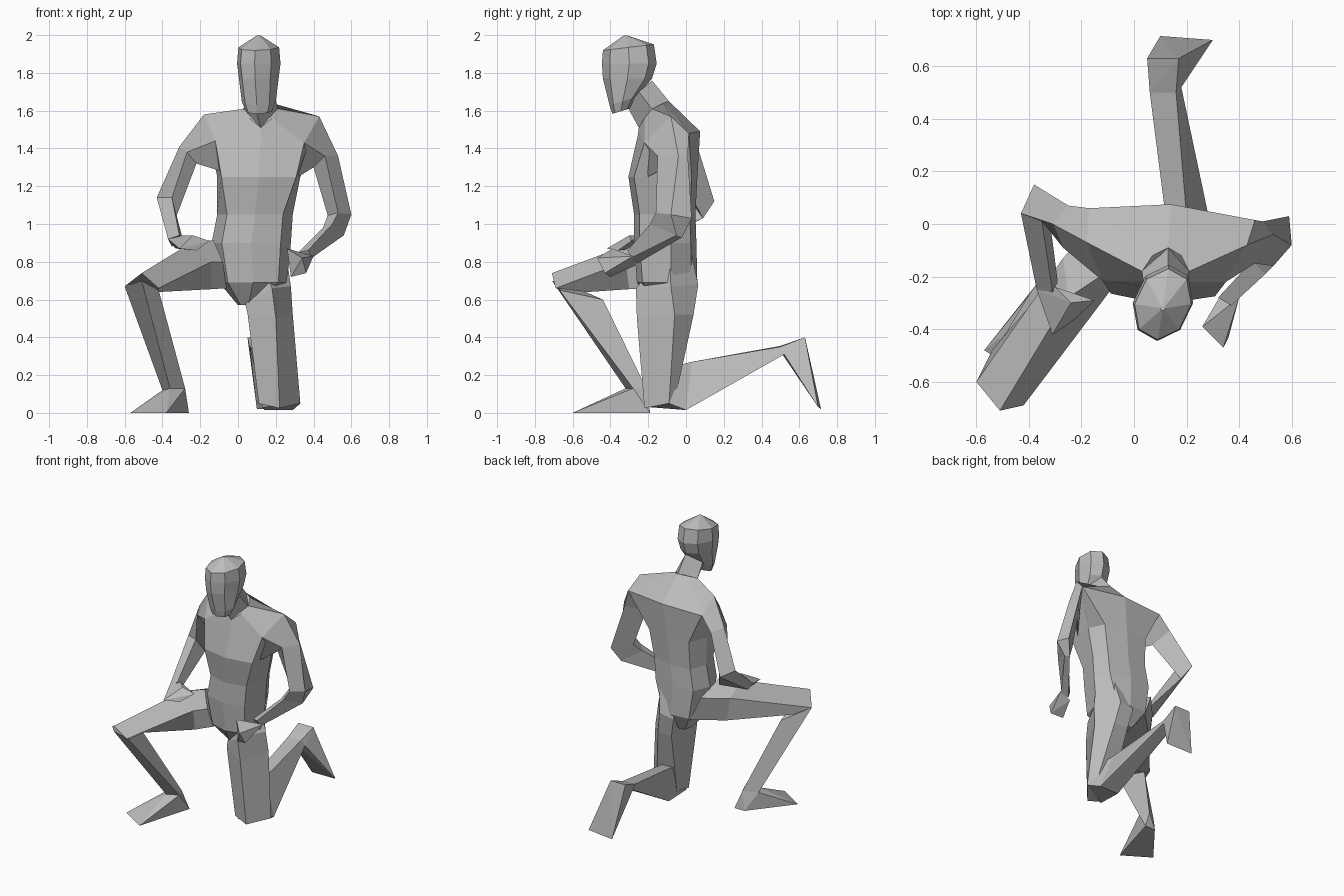
import bpy, bmesh, math

grey = bpy.data.materials.new("grey")
grey.diffuse_color = (0.5, 0.5, 0.5, 1)


def finish(name, bm):
    bmesh.ops.remove_doubles(bm, verts=bm.verts, dist=0.001)
    bmesh.ops.recalc_face_normals(bm, faces=bm.faces)
    mesh = bpy.data.meshes.new(name)
    bm.to_mesh(mesh)
    bm.free()
    mesh.materials.append(grey)
    ob = bpy.data.objects.new(name, mesh)
    bpy.context.collection.objects.link(ob)


def loft(name, rings):
    """Skin a row of equal-length cross-sections and cap both ends."""
    bm = bmesh.new()
    loops = [[bm.verts.new(p) for p in r] for r in rings]
    n = len(loops[0])
    for a, b in zip(loops, loops[1:]):
        for i in range(n):
            j = (i + 1) % n
            bm.faces.new((a[i], a[j], b[j], b[i]))
    bm.faces.new(loops[0])
    bm.faces.new(loops[-1])
    finish(name, bm)


def hull(name, points):
    """Faceted solid around a few corner points."""
    bm = bmesh.new()
    verts = [bm.verts.new(p) for p in points]
    res = bmesh.ops.convex_hull(bm, input=verts)
    loose = set(res["geom_interior"]) | set(res["geom_unused"])
    bmesh.ops.delete(bm, geom=[v for v in loose if isinstance(v, bmesh.types.BMVert)],
                     context='VERTS')
    finish(name, bm)


def trunk_ring(z, x0, x1, yf, yb, inset=.13, back=.12):
    w, c = x1 - x0, (x0 + x1) / 2
    return [(x0, -.08, z), (x0 + inset * w, yf + .04, z), (c, yf, z), (x1 - inset * w, yf + .03, z),
            (x1, -.08, z), (x1 - back * w, yb - .03, z), (c, yb, z), (x0 + .12 * w, yb - .01, z)]


def head_ring(z, cy, rx, ry, tilt=0.0, cx=0.11):
    pts = []
    for k in range(8):
        a = k * math.pi / 4
        x, y = rx * math.sin(a), -ry * math.cos(a)
        pts.append((cx + x + 0.15 * y, cy + y, z + tilt * y))
    return pts


# Trunk: crotch, hips, waist, chest, then sloped shoulders and collar
shoulders = [(-.18, -.07, 1.58), (-.12, -.215, 1.44), (.12, -.255, 1.47), (.35, -.22, 1.43),
             (.43, -.08, 1.57), (.46, .015, 1.48), (.14, .075, 1.49), (-.17, .06, 1.48)]
collar = [(.03, -.18, 1.61), (.06, -.22, 1.56), (.12, -.25, 1.51), (.18, -.22, 1.56),
          (.21, -.18, 1.61), (.18, -.12, 1.64), (.13, -.09, 1.65), (.07, -.12, 1.64)]
loft("torso", [trunk_ring(*r) for r in (
    (.57, .00, .11, -.18, .00), (.69, -.10, .26, -.26, .06, .13, .25),
    (.90, -.14, .28, -.275, .055), (1.05, -.11, .29, -.275, .05),
    (1.25, -.11, .33, -.305, .06, .05))] + [shoulders, collar])

# Neck and head
loft("neck", [collar[::2],
    [(.04, -.25, 1.70), (.09, -.31, 1.62), (.19, -.25, 1.70), (.13, -.18, 1.76)]])
loft("head", [head_ring(*r) for r in (
    (1.597, -.345, .07, .045, .3), (1.65, -.335, .09, .07, .3), (1.77, -.31, .105, .13),
    (1.85, -.30, .115, .145), (1.935, -.305, .108, .135, .12), (1.998, -.32, .01, .01))])

# Arm bent back at the elbow, hand on the raised thigh
elbow = [(-.43, .04, 1.14), (-.35, .01, 1.14), (-.33, .09, 1.03), (-.38, .15, 1.12)]
loft("right_upper_arm", [
    [(-.18, -.07, 1.58), (-.12, -.215, 1.44), (-.09, -.22, 1.28), (-.17, .06, 1.48)],
    [(-.31, .00, 1.41), (-.27, -.09, 1.38), (-.22, -.07, 1.32), (-.25, .07, 1.38)], elbow])
loft("right_forearm", [elbow,
    [(-.37, -.25, .92), (-.31, -.26, .94), (-.29, -.22, .91), (-.35, -.22, .88)]])
hull("right_hand", [(-.37, -.25, .92), (-.30, -.24, .94), (-.31, -.42, .87), (-.22, -.36, .86),
                    (-.24, -.30, .94), (-.15, -.29, .91), (-.33, -.23, .87)])

# Arm hanging out, hand beside the hip
elbow = [(.60, -.08, 1.05), (.53, -.16, 1.06), (.475, -.07, 1.045), (.59, .03, 1.03)]
loft("left_upper_arm", [
    [(.43, -.08, 1.57), (.35, -.22, 1.43), (.32, -.20, 1.25), (.46, .015, 1.48)],
    [(.53, -.04, 1.36), (.46, -.15, 1.36), (.40, -.11, 1.30), (.49, .01, 1.36)], elbow])
loft("left_forearm", [elbow,
    [(.56, -.05, .94), (.50, -.19, 1.0), (.45, -.14, .98), (.54, -.02, .93)],
    [(.39, -.29, .82), (.37, -.31, .86), (.32, -.28, .85), (.35, -.26, .79)]])
hull("left_hand", [(.26, -.39, .87), (.40, -.28, .83), (.34, -.47, .82), (.36, -.43, .74),
                   (.28, -.40, .72), (.33, -.27, .78)])

# Raised leg with foot flat on the ground
loft("right_thigh", [
    [(-.13, -.20, .915), (-.08, -.24, .80), (-.06, -.20, .66), (-.06, .04, .68), (-.13, .02, .85)],
    [(-.25, -.28, .90), (-.14, -.32, .80), (-.14, -.30, .655), (-.24, -.13, .66), (-.27, -.13, .83)],
    [(-.51, -.71, .74), (-.42, -.69, .66), (-.42, -.52, .64), (-.54, -.48, .65), (-.60, -.60, .67)]])
ankle = [(-.40, -.27, .12), (-.36, -.32, .13), (-.28, -.28, .13), (-.31, -.21, .13)]
loft("right_shin", [
    [(-.60, -.60, .67), (-.51, -.71, .70), (-.42, -.67, .65), (-.46, -.44, .60)], ankle])
hull("right_foot", ankle + [(-.57, -.48, 0), (-.38, -.60, 0), (-.26, -.19, 0), (-.34, -.19, 0)])

# Kneeling leg with shin trailing behind
loft("left_thigh", [
    [(.08, -.15, .74), (.14, -.18, .76), (.25, -.09, .88), (.20, .02, .88), (.08, .03, .80)],
    [(.04, -.18, .57), (.18, -.265, .66), (.28, -.08, .67), (.17, .065, .68), (.06, .06, .66)],
    [(.05, -.20, .53), (.20, -.26, .50), (.29, -.06, .52), (.20, .04, .52), (.09, .04, .52)],
    [(.11, -.19, .05), (.22, -.22, .025), (.33, -.09, .05), (.28, -.06, .06), (.13, -.08, .06)]])
ankle = [(.06, .50, .355), (.16, .50, .35), (.18, .52, .31), (.10, .51, .31)]
loft("left_shin", [
    [(.13, -.05, .25), (.22, -.05, .25), (.33, -.09, .05), (.13, -.19, .03)],
    [(.12, .03, .27), (.20, .03, .27), (.29, .00, .015), (.14, .00, .015)], ankle])
hull("left_foot", ankle + [(.05, .63, .40), (.17, .63, .40), (.10, .715, .02), (.30, .70, .03)])
